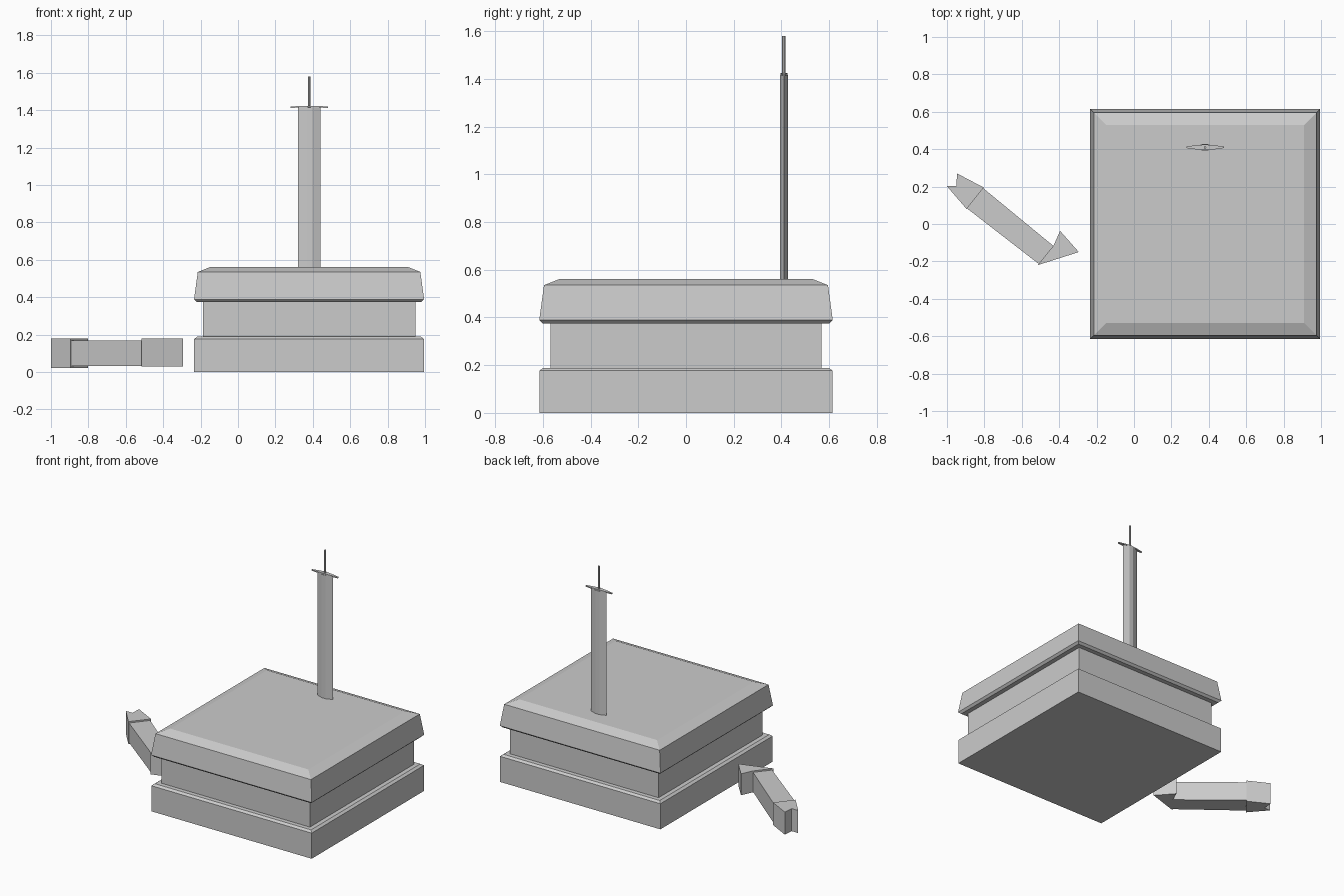
import bpy, bmesh, math

if "Cube" in bpy.data.objects:
    bpy.data.objects.remove(bpy.data.objects["Cube"])

CX = 0.38  # centre of the pedestal


def loft(name, rings):
    """Closed solid skinned over a list of rings with equal point counts."""
    bm = bmesh.new()
    loops = [[bm.verts.new(p) for p in r] for r in rings]
    n = len(loops[0])
    for a, b in zip(loops, loops[1:]):
        for i in range(n):
            j = (i + 1) % n
            bm.faces.new((a[i], a[j], b[j], b[i]))
    bm.faces.new(loops[0][::-1])
    bm.faces.new(loops[-1])
    bmesh.ops.recalc_face_normals(bm, faces=bm.faces)
    me = bpy.data.meshes.new(name)
    bm.to_mesh(me)
    bm.free()
    ob = bpy.data.objects.new(name, me)
    bpy.context.collection.objects.link(ob)
    return ob


def prism(name, outline, z0, z1):
    return loft(name, [[(x, y, z) for x, y in outline] for z in (z0, z1)])


def square(h, z):
    return [(CX + sx * h, sy * h, z) for sx, sy in ((-1, -1), (1, -1), (1, 1), (-1, 1))]


# stepped stone pedestal: (half width, height) profile
profile = [(0.614, 0), (0.614, 0.177), (0.598, 0.189), (0.568, 0.189), (0.568, 0.375),
           (0.60, 0.375), (0.615, 0.389), (0.595, 0.535), (0.528, 0.562)]
loft("pedestal", [square(h, z) for h, z in profile])

# upright sword: flattened six-sided blade
BY = 0.41
blade = [(CX + x, BY + y) for x, y in ((-0.06, 0), (-0.015, -0.017), (0.015, -0.017),
                                       (0.06, 0), (0.015, 0.017), (-0.015, 0.017))]
prism("sword_blade", blade, 0.54, 1.415)

# thin guard, tapered to both ends
guard = [(x, hw, z) for x, hw, z in ((-0.1, 0.004, 1.416), (-0.05, 0.011, 1.418), (0, 0.015, 1.420),
                                     (0.05, 0.011, 1.418), (0.1, 0.004, 1.416))]
loft("sword_guard", [[(CX + x, BY - w, z - 0.004), (CX + x, BY + w, z - 0.004),
                      (CX + x, BY + w, z + 0.004), (CX + x, BY - w, z + 0.004)] for x, w, z in guard])

# round grip
bpy.ops.mesh.primitive_cylinder_add(vertices=8, radius=0.007, depth=0.165, location=(CX, BY, 1.4975))
bpy.context.object.name = "sword_grip"

# arrow lying beside the pedestal
prism("arrow_shaft", [(-0.895, 0.085), (-0.51, -0.213), (-0.43, -0.118), (-0.807, 0.192)], 0.033, 0.168)
prism("arrow_head", [(-0.515, -0.22), (-0.295, -0.15), (-0.395, -0.037), (-0.43, -0.115)], 0.03, 0.178)
prism("arrow_tail", [(-1.0, 0.202), (-0.895, 0.08), (-0.803, 0.195), (-0.946, 0.27), (-0.95, 0.202)],
      0.022, 0.178)
